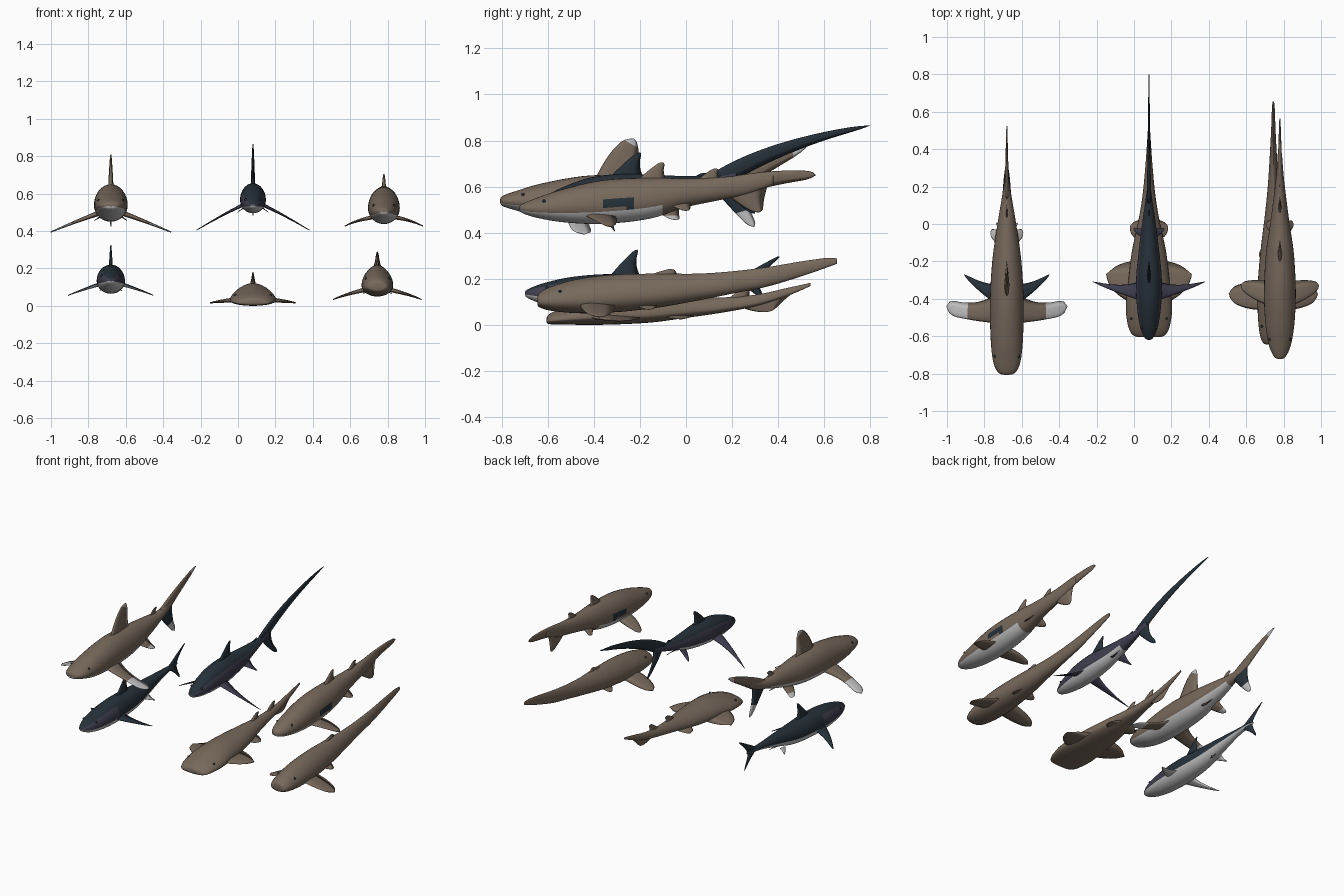
import bpy, bmesh, math
from mathutils import Vector

# Colours
def material(name, r, g, b):
    m = bpy.data.materials.new(name)
    m.diffuse_color = (r, g, b, 1)
    return m

BROWN = material("brown_skin", 0.185, 0.140, 0.105)
NAVY = material("dark_navy", 0.020, 0.031, 0.042)
SLATE = material("slate_purple", 0.050, 0.048, 0.078)
PALE = material("pale_belly", 0.52, 0.52, 0.52)
SEG = 32


def catmull(a, b, c, d, t):
    return 0.5 * (2*b + (c - a)*t + (2*a - 5*b + 4*c - d)*t*t + (3*b - a - 3*c + d)*t**3)


def finish(bm, name, mats):
    bmesh.ops.recalc_face_normals(bm, faces=bm.faces)
    me = bpy.data.meshes.new(name)
    bm.to_mesh(me)
    bm.free()
    for m in mats:
        me.materials.append(m)
    ob = bpy.data.objects.new(name, me)
    bpy.context.collection.objects.link(ob)
    me.shade_smooth()
    return ob


def loft(bm, rings):
    n = len(rings[0])
    for r0, r1 in zip(rings, rings[1:]):
        for k in range(n):
            bm.faces.new((r0[k], r0[(k+1) % n], r1[(k+1) % n], r1[k]))
    bm.faces.new(rings[0])
    bm.faces.new(rings[-1])


# Body: stations are (y, bottom z, top z, half width)
def body(name, cx, stations, rule, mats, waist=0.45, ridge=1.0, eye_y=None):
    st = [Vector(s) for s in stations]
    pts = [st[0]] + st + [st[-1]]
    path = []
    for i in range(len(st) - 1):
        path += [catmull(*pts[i:i+4], j / 6) for j in range(6)]
    path.append(st[-1])
    bm = bmesh.new()
    rings, heights = [], {}
    for y, zb, zt, hw in path:
        zm = zb + (zt - zb) * waist
        ring = []
        for k in range(SEG):
            a = 2 * math.pi * k / SEG
            c, s = math.cos(a), math.sin(a)
            if s > 0:   # pinched back
                x, z = hw * math.copysign(abs(c)**ridge, c), zm + (zt - zm) * s
            else:
                x, z = hw * c, zm + (zm - zb) * s
            v = bm.verts.new((cx + x, y, z))
            heights[v] = (z - zb) / max(zt - zb, 1e-5)
            ring.append(v)
        rings.append(ring)
    loft(bm, rings)
    for f in bm.faces:
        c = f.calc_center_median()
        f.material_index = rule(c.y, c.z, sum(heights[v] for v in f.verts) / len(f.verts))
    eyes = []
    if eye_y is not None:
        best = min(rings, key=lambda r: abs(r[0].co.y - eye_y))
        eyes = [best[3].co.copy(), best[SEG // 2 - 3].co.copy()]
    ob = finish(bm, name + "_body", mats)
    for i, e in enumerate(eyes):
        b2 = bmesh.new()
        bmesh.ops.create_uvsphere(b2, u_segments=10, v_segments=6, radius=0.007)
        bmesh.ops.translate(b2, verts=b2.verts, vec=e)
        finish(b2, f"{name}_eye_{i}", [NAVY])
    return ob


# Fin: curved leading and trailing edges joined by lens-shaped sections
def fin(name, cx, lead, trail, thick, mat, tip=None, tip_from=2, rnd=0.15, under=None, pair=False):
    def through(p, t):
        a, m, b = (Vector(q) for q in p)
        return a*(1-t)**2 + (2*m - (a+b)/2)*2*t*(1-t) + b*t*t
    for side in ((1, -1) if pair else (1,)):
        bm = bmesh.new()
        rings = []
        n = 20
        for i in range(n + 1):
            s = i / n
            L, T = through(lead, s), through(trail, s)
            ds = through(lead, min(s+.05, 1)) - through(lead, max(s-.05, 0))
            nrm = (Vector((1, 0, 0)) if not pair else (T - L).cross(ds).normalized())
            if s > 1 - rnd:
                q = math.sqrt(max(0.004, 1 - ((s - 1 + rnd) / rnd)**2))
                mid = (L + T) / 2
                L, T = mid + (L - mid)*q, mid + (T - mid)*q
            th = thick * (1 - 0.8*s) / 2
            ring = []
            for u, w in ((0, 0), (.08, .6), (.3, 1), (.65, .6), (1, 0), (.65, -.6), (.3, -1), (.08, -.6)):
                p = L.lerp(T, u) + nrm * th * w
                ring.append(bm.verts.new((cx + side*p.x, p.y, p.z)))
            rings.append(ring)
        loft(bm, rings)
        bmesh.ops.recalc_face_normals(bm, faces=bm.faces)
        bm.faces.index_update()
        for f in bm.faces:
            row = f.index // 8
            if tip and (row + .5) / n > tip_from:
                f.material_index = 1
            elif under and f.normal.z < -0.1:
                f.material_index = 2
        label = name + ("_right" if side == 1 else "_left") if pair else name
        finish(bm, label, [mat, tip or mat, under or mat])


def mid(*pts):
    return [(0, y, z) for y, z in pts]


# Whitetip shark
x, n = -0.68, "whitetip_shark"
body(n, x, [(-.807, .53, .545, .01), (-.795, .515, .56, .045), (-.74, .497, .58, .072), (-.62, .465, .615, .086),
            (-.42, .45, .648, .09), (-.2, .465, .645, .078), (0, .515, .63, .05), (.12, .555, .62, .03),
            (.22, .585, .64, .014), (.3, .63, .66, .005)],
     lambda y, z, h: 1 if h < .27 and y < .1 else 0, [BROWN, PALE], eye_y=-.7)
fin(n + "_dorsal", x, mid((-.40, .62), (-.325, .75), (-.245, .815)), mid((-.19, .62), (-.205, .70), (-.205, .80)),
    .03, BROWN, PALE, .86, .2)
fin(n + "_second_dorsal", x, mid((.02, .61), (.055, .645), (.085, .66)), mid((.1, .61), (.095, .635), (.115, .655)), .012, BROWN)
fin(n + "_pectoral", x, [(.05, -.53, .50), (.18, -.515, .452), (.325, -.485, .393)],
    [(.05, -.37, .50), (.18, -.42, .452), (.32, -.395, .395)], .03, BROWN, PALE, .62, .2, pair=True)
fin(n + "_pelvic", x, [(.02, -.13, .50), (.06, -.10, .475), (.09, -.06, .455)],
    [(.02, -.03, .51), (.05, -.03, .48), (.085, -.025, .455)], .014, BROWN, PALE, .6, pair=True)
fin(n + "_tail_upper", x, mid((.13, .62), (.32, .71), (.53, .785)), mid((.2, .56), (.35, .655), (.515, .755)),
    .026, BROWN, PALE, .83)
fin(n + "_tail_lower", x, mid((.13, .58), (.2, .50), (.28, .42)), mid((.27, .61), (.275, .52), (.31, .43)),
    .024, NAVY, PALE, .6)

# Thresher shark
x, n = 0.08, "thresher_shark"
body(n, x, [(-.62, .535, .545, .005), (-.605, .52, .56, .025), (-.54, .505, .595, .05), (-.42, .495, .638, .066),
            (-.28, .50, .655, .068), (-.12, .525, .65, .052), (.02, .57, .645, .034), (.13, .605, .65, .018),
            (.22, .635, .67, .006)],
     lambda y, z, h: 2 if h < .28 and y < 0 else (1 if h < .76 else 0), [NAVY, SLATE, PALE], eye_y=-.55)
fin(n + "_dorsal", x, mid((-.34, .63), (-.27, .70), (-.205, .752)), mid((-.18, .63), (-.20, .69), (-.19, .745)), .022, NAVY)
fin(n + "_second_dorsal", x, mid((.03, .63), (.05, .65), (.075, .66)), mid((.08, .63), (.08, .645), (.09, .658)), .008, NAVY)
fin(n + "_pectoral", x, [(.04, -.41, .545), (.16, -.37, .487), (.305, -.31, .403)],
    [(.04, -.30, .545), (.15, -.325, .487), (.30, -.305, .405)], .02, SLATE, pair=True)
fin(n + "_pelvic", x, [(.02, -.09, .54), (.055, -.06, .52), (.085, -.03, .50)],
    [(.02, -.02, .56), (.05, -.025, .525), (.08, -.02, .50)], .01, SLATE, pair=True)
fin(n + "_tail_upper", x, mid((.11, .655), (.40, .785), (.80, .872)), mid((.17, .60), (.46, .748), (.80, .858)), .024, NAVY)
fin(n + "_tail_lower", x, mid((.13, .63), (.19, .56), (.29, .475)), mid((.24, .65), (.25, .57), (.31, .49)), .018, NAVY)

# Spotted shark with a dark blotch on each flank
x, n = 0.78, "spotted_shark"
body(n, x, [(-.722, .498, .515, .006), (-.71, .485, .525, .03), (-.65, .465, .55, .058), (-.53, .445, .59, .078),
            (-.36, .438, .628, .085), (-.16, .46, .638, .075), (0, .51, .635, .052), (.14, .54, .64, .034),
            (.26, .565, .65, .02), (.38, .61, .658, .011)],
     lambda y, z, h: 2 if -.36 < y < -.24 and .505 < z < .552 else (1 if h < .3 and y < -.1 else 0),
     [BROWN, PALE, NAVY], eye_y=-.62)
fin(n + "_dorsal", x, mid((-.23, .61), (-.15, .68), (-.105, .708)), mid((-.07, .61), (-.095, .655), (-.09, .70)), .026, BROWN)
fin(n + "_second_dorsal", x, mid((.04, .62), (.09, .66), (.125, .68)), mid((.16, .62), (.14, .65), (.145, .675)), .02, BROWN)
fin(n + "_pectoral", x, [(.05, -.44, .475), (.14, -.40, .455), (.212, -.345, .425)],
    [(.05, -.31, .475), (.13, -.30, .455), (.205, -.31, .427)], .024, BROWN, pair=True)
fin(n + "_pelvic", x, [(.02, -.09, .53), (.05, -.05, .51), (.075, -.01, .495)],
    [(.02, .02, .54), (.05, .02, .515), (.07, .015, .495)], .014, BROWN, pair=True)
fin(n + "_tail_upper", x, mid((.2, .645), (.40, .668), (.567, .665)), mid((.25, .57), (.39, .605), (.56, .635)), .03, BROWN)
fin(n + "_tail_lower", x, mid((.17, .57), (.23, .525), (.30, .485)), mid((.36, .62), (.34, .55), (.335, .49)), .022, BROWN)

# Blue shark with a crescent tail
x, n = -0.68, "blue_shark"
body(n, x, [(-.70, .13, .142, .006), (-.685, .115, .155, .026), (-.62, .09, .18, .054), (-.5, .07, .207, .072),
            (-.34, .065, .22, .075), (-.15, .08, .215, .062), (.02, .125, .212, .04), (.15, .16, .208, .024),
            (.25, .178, .205, .016), (.32, .187, .198, .005)],
     lambda y, z, h: 2 if h < .36 else (1 if y < -.4 and h < .85 else 0), [NAVY, SLATE, PALE], eye_y=-.6)
fin(n + "_dorsal", x, mid((-.34, .20), (-.27, .28), (-.215, .33)), mid((-.19, .20), (-.215, .26), (-.205, .322)), .022, NAVY)
fin(n + "_pectoral", x, [(.05, -.43, .118), (.14, -.365, .09), (.233, -.272, .055)],
    [(.05, -.32, .118), (.13, -.31, .09), (.225, -.267, .056)], .022, NAVY, under=PALE, pair=True)
fin(n + "_pelvic", x, [(.02, -.06, .10), (.04, -.03, .09), (.06, 0, .08)],
    [(.02, 0, .11), (.04, 0, .092), (.058, .01, .08)], .01, PALE, pair=True)
fin(n + "_tail_upper", x, mid((.22, .20), (.31, .25), (.405, .302)), mid((.31, .18), (.345, .235), (.41, .292)), .018, NAVY)
fin(n + "_tail_lower", x, mid((.22, .185), (.29, .14), (.345, .085)), mid((.31, .20), (.325, .15), (.355, .092)), .018, NAVY)

# Flat carpet shark
x, n = 0.08, "carpet_shark"
body(n, x, [(-.605, .01, .03, .05), (-.595, .003, .045, .085), (-.55, .001, .068, .11), (-.45, 0, .098, .124),
            (-.32, .001, .12, .112), (-.15, .01, .122, .092), (0, .03, .12, .06), (.14, .05, .118, .036),
            (.3, .08, .13, .02), (.44, .125, .16, .01), (.54, .168, .182, .004)],
     lambda y, z, h: 0, [BROWN], waist=.3, ridge=1.25, eye_y=-.5)
fin(n + "_dorsal_front", x, mid((0, .105), (.05, .14), (.09, .157)), mid((.11, .105), (.1, .13), (.115, .15)), .02, BROWN)
fin(n + "_dorsal_rear", x, mid((.18, .11), (.23, .148), (.265, .165)), mid((.28, .12), (.275, .14), (.285, .16)), .018, BROWN)
fin(n + "_pectoral", x, [(.07, -.43, .035), (.175, -.37, .025), (.235, -.28, .016)],
    [(.06, -.20, .035), (.14, -.21, .025), (.222, -.255, .016)], .03, BROWN, rnd=.3, pair=True)
fin(n + "_pelvic", x, [(.03, -.10, .04), (.08, -.07, .03), (.105, -.03, .025)],
    [(.02, .03, .045), (.06, .02, .035), (.1, 0, .025)], .018, BROWN, rnd=.3, pair=True)
fin(n + "_tail_lower", x, mid((.22, .085), (.29, .06), (.36, .055)), mid((.50, .165), (.43, .11), (.385, .065)), .014, BROWN)

# Long-tailed nurse shark
x, n = 0.745, "nurse_shark"
body(n, x, [(-.645, .09, .12, .03), (-.635, .075, .14, .055), (-.58, .06, .168, .074), (-.46, .05, .20, .084),
            (-.3, .055, .218, .082), (-.12, .075, .222, .066), (.05, .105, .222, .045), (.2, .135, .232, .03),
            (.35, .165, .25, .02), (.5, .21, .275, .012), (.61, .248, .29, .008), (.655, .265, .288, .004)],
     lambda y, z, h: 0, [BROWN], waist=.38, ridge=1.35, eye_y=-.55)
fin(n + "_dorsal", x, mid((-.2, .205), (-.11, .232), (-.07, .243)), mid((-.02, .205), (-.04, .225), (-.05, .24)), .022, BROWN)
fin(n + "_pectoral", x, [(.05, -.46, .09), (.16, -.445, .062), (.24, -.40, .033)],
    [(.05, -.31, .09), (.15, -.315, .062), (.235, -.345, .034)], .026, BROWN, rnd=.25, pair=True)
fin(n + "_pelvic", x, [(.03, -.22, .085), (.055, -.20, .075), (.08, -.17, .065)],
    [(.03, -.12, .09), (.05, -.13, .078), (.075, -.145, .066)], .014, BROWN, pair=True)
